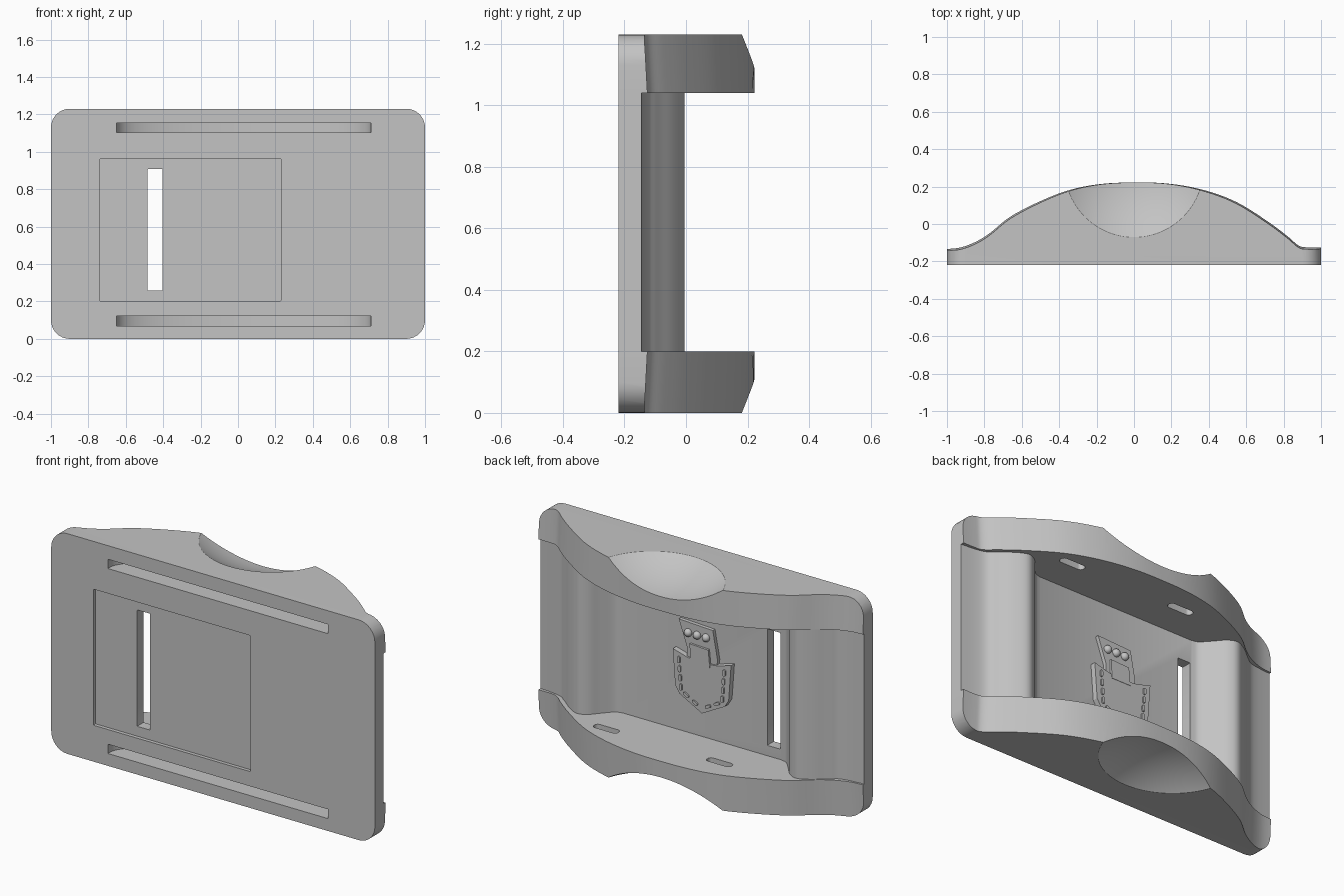
import bpy, bmesh, math
from mathutils import Vector

if "Cube" in bpy.data.objects:
    bpy.data.objects.remove(bpy.data.objects["Cube"], do_unlink=True)

H = 1.23           # overall height
WALL = 0.2         # height of each end wall
FRONT, FLOOR = -0.22, -0.142

grey = bpy.data.materials.new("plain grey")
grey.use_nodes = True
grey.diffuse_color = (0.55, 0.55, 0.55, 1)
grey.node_tree.nodes["Principled BSDF"].inputs["Base Color"].default_value = (0.55, 0.55, 0.55, 1)


def link(name, bm):
    bmesh.ops.recalc_face_normals(bm, faces=bm.faces)
    mesh = bpy.data.meshes.new(name)
    bm.to_mesh(mesh)
    bm.free()
    mesh.materials.append(grey)
    ob = bpy.data.objects.new(name, mesh)
    bpy.context.collection.objects.link(ob)
    return ob


def loft(name, rings):
    """Skin closed rings of equal length and cap both ends."""
    bm = bmesh.new()
    loops = [[bm.verts.new(p) for p in r] for r in rings]
    n = len(loops[0])
    for a, b in zip(loops, loops[1:]):
        for i in range(n):
            j = (i + 1) % n
            bm.faces.new((a[i], a[j], b[j], b[i]))
    bm.faces.new(loops[0])
    bm.faces.new(loops[-1])
    return link(name, bm)


def prism(name, pts, lo, hi, axis="z"):
    place = (lambda p, h: (p[0], p[1], h)) if axis == "z" else (lambda p, h: (p[0], h, p[1]))
    return loft(name, [[place(p, h) for p in pts] for h in (lo, hi)])


def smooth_line(pts, steps=5):
    """Catmull-Rom curve through the points."""
    v = [Vector(p) for p in pts]
    v = [2 * v[0] - v[1]] + v + [2 * v[-1] - v[-2]]
    out = []
    for a, b, c, d in zip(v, v[1:], v[2:], v[3:]):
        for i in range(steps):
            t = i / steps
            out.append(0.5 * (2 * b + (c - a) * t + (2 * a - 5 * b + 4 * c - d) * t * t
                              + (3 * b - a - 3 * c + d) * t ** 3))
    return out + [v[-2]]


def rounded_rect(cx, cy, w, h, r, steps=8):
    pts = []
    for k, (sx, sy) in enumerate(((1, 1), (-1, 1), (-1, -1), (1, -1))):
        for i in range(steps + 1):
            a = math.pi / 2 * (k + i / steps)
            pts.append((cx + sx * (w / 2 - r) + r * math.cos(a),
                        cy + sy * (h / 2 - r) + r * math.sin(a)))
    return pts


def cut(target, tool, operation="DIFFERENCE"):
    mod = target.modifiers.new("cut", "BOOLEAN")
    mod.operation, mod.solver, mod.object = operation, "EXACT", tool
    bpy.context.view_layer.update()
    graph = bpy.context.evaluated_depsgraph_get()
    mesh = bpy.data.meshes.new_from_object(target.evaluated_get(graph))
    target.modifiers.clear()
    target.data = mesh
    bpy.data.objects.remove(tool, do_unlink=True)


def finish(ob, angle=25):
    bpy.ops.object.select_all(action="DESELECT")
    ob.select_set(True)
    bpy.context.view_layer.objects.active = ob
    bpy.ops.object.shade_smooth_by_angle(angle=math.radians(angle))


# Main block: arched outline, swelling slightly towards the middle
arch = smooth_line([(-1.05, -0.145), (-0.94, -0.138), (-0.85, -0.107), (-0.77, -0.058),
                    (-0.66, 0.03), (-0.5, 0.115), (-0.34, 0.178), (-0.17, 0.212), (0.02, 0.222),
                    (0.2, 0.211), (0.38, 0.174), (0.55, 0.108), (0.72, 0.0), (0.82, -0.075),
                    (0.88, -0.125), (0.93, -0.135), (1.05, -0.135)])


def arch_ring(z, swell):
    ring = [(x, y + swell * min(1, abs(x) * 1.5), z) for x, y in arch]
    return ring + [(1.05, FRONT, z), (-1.05, FRONT, z)]


body = loft("arched_bracket", [arch_ring(-0.05, -0.003), arch_ring(WALL, 0.01),
                               arch_ring(H - WALL + 0.01, 0.01), arch_ring(H + 0.05, -0.003)])
corners = prism("corner_cutter", rounded_rect(0, H / 2, 2, H, 0.1), -1, 1, "y")
cut(body, corners, "INTERSECT")

# Hollow between the end walls, leaving a rounded ridge along each side
side = smooth_line([(0.49, FLOOR), (0.53, -0.128), (0.58, -0.075), (0.625, -0.025), (0.68, -0.005),
                    (0.75, -0.04), (0.82, -0.095), (0.89, -0.133), (1.1, -0.152)])
hollow = [(-x, y) for x, y in reversed(side)] + [tuple(p) for p in side] + [(1.1, 1), (-1.1, 1)]
cut(body, prism("hollow_cutter", hollow, WALL, H - WALL + 0.01))

# Front recess and the slot through it
cut(body, prism("recess_cutter", rounded_rect(-0.255, 0.583, 0.97, 0.76, 0.005, 2), -0.4, -0.2, "y"))
cut(body, prism("slot_cutter", rounded_rect(-0.443, 0.583, 0.08, 0.65, 0.003, 2), -0.5, 0.1, "y"))

# Curved strap grooves, thumb scoops and small oblong slots in both walls
groove = [(0.03 + 0.68 * math.cos(a), -0.2 + 0.23 * math.sin(a))
          for a in (math.pi * i / 40 for i in range(41))] + [(-0.65, -0.4), (0.71, -0.4)]
for top in (False, True):
    zc = H - 0.102 if top else 0.095
    cut(body, prism("groove_cutter", groove, zc - 0.026, zc + 0.026))

    bm = bmesh.new()
    bmesh.ops.create_uvsphere(bm, u_segments=96, v_segments=64, radius=0.655)
    bmesh.ops.translate(bm, verts=bm.verts, vec=(0, 0.3, H + 0.54 if top else -0.54))
    cut(body, link("scoop_cutter", bm))

    z0, z1 = (H - WALL - 0.06, H - 0.14) if top else (0.14, WALL + 0.06)
    for x in (-0.25, 0.45):
        cut(body, prism("strap_slot_cutter", rounded_rect(x, 0.06, 0.15, 0.045, 0.02), z0, z1))
finish(body)

# Pocket relief on the inner floor, with a slanted tag standing in it
pocket = [(0.16, 0.66), (0.07, 0.635), (-0.02, 0.625), (-0.11, 0.635), (-0.2, 0.66), (-0.185, 0.46),
          (-0.16, 0.42), (-0.02, 0.345), (0.12, 0.42), (0.145, 0.46)]
finish(prism("pocket_relief", pocket, FLOOR - 0.01, FLOOR + 0.03, "y"))

tag = [(0.13, 0.83), (-0.08, 0.82), (-0.11, 0.66), (-0.1, 0.6), (0.08, 0.6), (0.08, 0.69)]
finish(prism("tag_relief", tag, FLOOR - 0.01, FLOOR + 0.02, "y"))
window = [(0.055, 0.715), (-0.06, 0.71), (-0.07, 0.61), (0.05, 0.61)]
finish(prism("tag_panel", window, FLOOR, FLOOR + 0.032, "y"))

# Three studs across the tag
for i in range(3):
    bm = bmesh.new()
    bmesh.ops.create_uvsphere(bm, u_segments=16, v_segments=10, radius=0.022)
    bmesh.ops.translate(bm, verts=bm.verts, vec=(0.07 - 0.055 * i, FLOOR + 0.022, 0.77))
    finish(link("tag_stud", bm), 40)


# Stitches following the pocket edge
def stitch(cx, cz, angle):
    c, s = math.cos(angle), math.sin(angle)
    pts = [(cx + u * c - v * s, cz + u * s + v * c)
           for u, v in rounded_rect(0, 0, 0.036, 0.016, 0.007, 3)]
    finish(prism("pocket_stitch", pts, FLOOR + 0.02, FLOOR + 0.038, "y"), 40)


for sign in (-1, 1):
    for i in range(4):
        stitch(-0.02 + sign * (0.14 - 0.004 * i), 0.61 - 0.05 * i, math.pi / 2)
    for i in range(2):
        stitch(-0.02 + sign * (0.04 + 0.055 * i), 0.395 + 0.03 * i, sign * 0.5)
